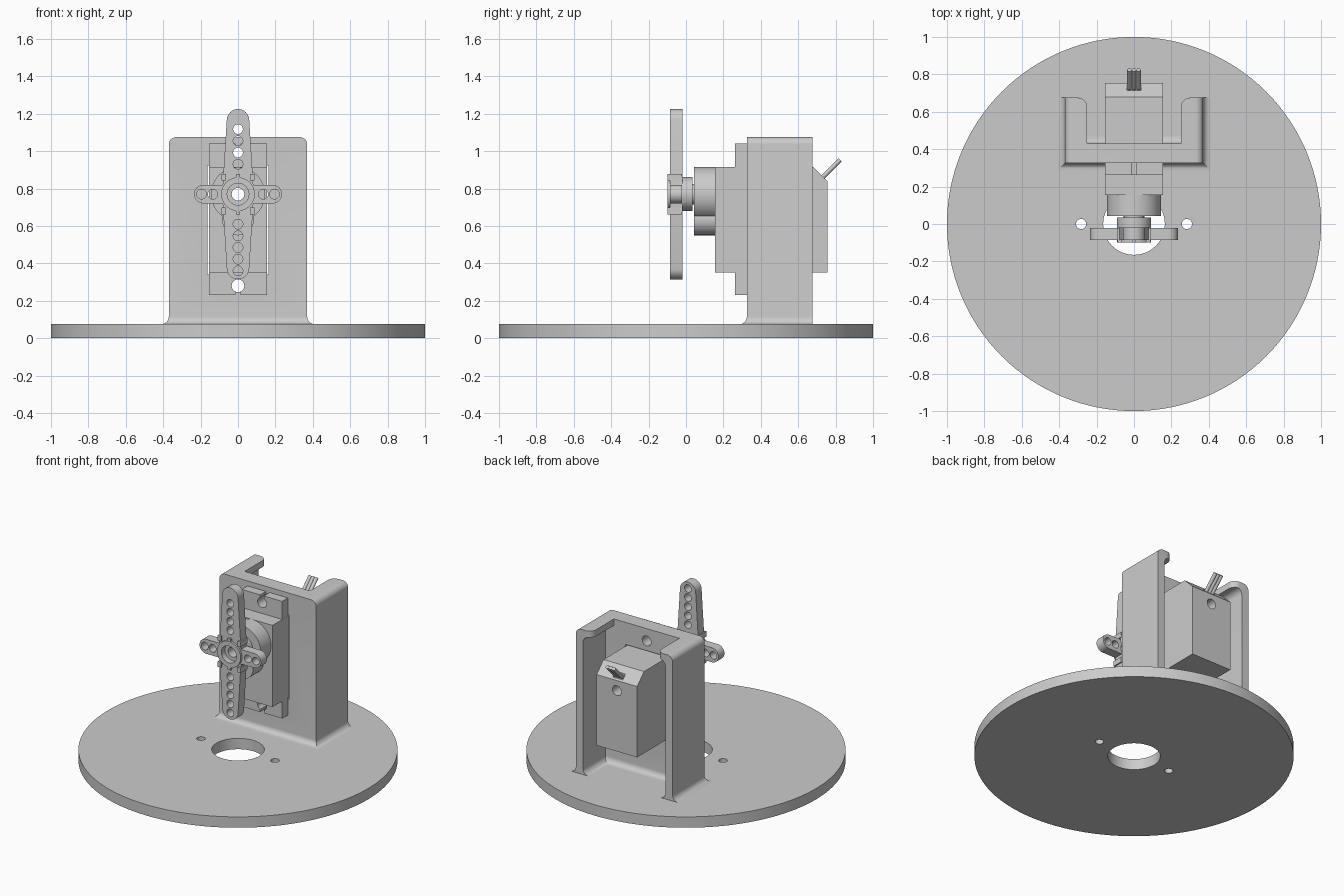
import bpy, bmesh, math
from mathutils import Vector, Matrix

if "Cube" in bpy.data.objects:
    bpy.data.objects.remove(bpy.data.objects["Cube"])

AX = {'x': lambda a, b, t: (t, a, b), 'y': lambda a, b, t: (a, t, b), 'z': lambda a, b, t: (a, b, t)}


def rings(name, loops):
    """Closed solid skinned through a stack of equal-length loops."""
    bm = bmesh.new()
    vs = [[bm.verts.new(p) for p in loop] for loop in loops]
    n = len(vs[0])
    for a, b in zip(vs, vs[1:]):
        for i in range(n):
            bm.faces.new((a[i], a[(i + 1) % n], b[(i + 1) % n], b[i]))
    bm.faces.new(vs[0])
    bm.faces.new(vs[-1])
    bmesh.ops.recalc_face_normals(bm, faces=bm.faces)
    me = bpy.data.meshes.new(name)
    bm.to_mesh(me)
    bm.free()
    ob = bpy.data.objects.new(name, me)
    bpy.context.collection.objects.link(ob)
    return ob


def prism(name, pts, axis, t0, t1):
    return rings(name, [[AX[axis](a, b, t) for a, b in pts] for t in (t0, t1)])


def arc(cx, cy, r, a0, a1, n):
    return [(cx + r * math.cos(math.radians(a0 + (a1 - a0) * i / n)),
             cy + r * math.sin(math.radians(a0 + (a1 - a0) * i / n))) for i in range(n + 1)]


def cyl(name, c, r, axis, t0, t1, n=48):
    return prism(name, arc(c[0], c[1], r, 0, 360, n)[:-1], axis, t0, t1)


def box(name, x0, x1, y0, y1, z0, z1):
    return prism(name, [(x0, y0), (x1, y0), (x1, y1), (x0, y1)], 'z', z0, z1)


def loft(name, levels, y1):
    """Stack of rectangles: (half width, front y, z)."""
    return rings(name, [[(-h, y, z), (h, y, z), (h, y1, z), (-h, y1, z)] for h, y, z in levels])


def boolean(ob, others, op='DIFFERENCE'):
    for o in others:
        m = ob.modifiers.new('bool', 'BOOLEAN')
        m.operation, m.solver, m.object = op, 'EXACT', o
        bpy.context.view_layer.objects.active = ob
        bpy.ops.object.modifier_apply(modifier=m.name)
        bpy.data.objects.remove(o)


def smooth(ob):
    bpy.ops.object.select_all(action='DESELECT')
    ob.select_set(True)
    bpy.context.view_layer.objects.active = ob
    bpy.ops.object.shade_smooth_by_angle(angle=math.radians(30))


CZ = 0.77  # output shaft height

# round base plate with centre hole and two screw holes
base = cyl('base_plate', (0, 0), 1, 'z', 0, 0.075, 128)
boolean(base, [cyl('cut', (x, 0), r, 'z', -0.1, 0.2) for x, r in ((0, 0.165), (-0.283, 0.027), (0.283, 0.027))])

# bracket: outer shell with flared foot and rounded top edges
R, N = 0.04, 8
ang = [math.pi / 2 * i / N for i in range(N + 1)]
foot = [R * (1 - math.sin(a)) for a in ang]
outer = [(0.37 + R, 0.325 - R, 0.06)]
outer += [(0.37 + f, 0.325 - f, 0.075 + R * (1 - math.cos(a))) for f, a in zip(foot, ang)]
outer += [(0.37 - R + R * math.cos(a), 0.325, 1.075 - R + R * math.sin(a)) for a in ang]
bracket = loft('bracket', outer, 0.675)

# hollow inside with matching fillets, open top, and window for the motor
inner = [(0.315 - R, 0.43 + R, 0.04)]
inner += [(0.315 - f, 0.43 + f, 0.075 + R * (1 - math.cos(a))) for f, a in zip(foot, ang)]
inner += [(0.315 - R + R * math.cos(a), 0.43, 1.03 - R + R * math.sin(a)) for a in ang]
lip = [(0.25, 0.43)] + arc(0.30, 0.625, 0.05, 180, 90, 8) + [(0.30, 0.9)]
lip += [(-x, y) for x, y in reversed(lip)]
boolean(bracket, [loft('cut', inner, 0.9), prism('cut', lip, 'z', 0.98, 1.2),
                  box('cut', -0.163, 0.163, 0.2, 0.5, 0.34, 0.922)]
        + [cyl('cut', (0, z), 0.034, 'y', 0.2, 0.5, 24) for z in (0.99, 0.28)])

# motor body with chamfered back, mounting ears and gear bosses
motor = prism('servo_body', [(0.155, 0.35), (0.755, 0.35), (0.755, 0.84), (0.68, 0.915), (0.155, 0.915)],
              'x', -0.155, 0.155)
boolean(motor, [box('ears', -0.1545, 0.1545, 0.262, 0.325, 0.23, 1.04),
                cyl('boss', (0, CZ), 0.1445, 'y', 0.042, 0.2, 64),
                cyl('small_boss', (0, 0.635), 0.085, 'y', 0.043, 0.2),
                cyl('shaft', (0, CZ), 0.055, 'y', 0.0, 0.1, 24)], 'UNION')
cuts = [cyl('cut', (0, CZ), 0.034, 'y', -0.3, 1.0, 24), box('cut', -0.038, 0.038, 0.715, 0.8, 0.85, 1.0)]
for z, e in ((0.99, 1.1), (0.28, 0.2)):
    cuts += [cyl('cut', (0, z), 0.034, 'y', 0.2, 0.34, 24),
             box('cut', -0.014, 0.014, 0.2, 0.34, min(z, e), max(z, e))]
boolean(motor, cuts)

# horn: tapered long arm, short cross arm, hub front and back
half = [(0.085, CZ)] + arc(0, 1.165, 0.06, 5, 175, 16) + [(-0.085, CZ)]
arm = half + [(-x, 2 * CZ - z) for x, z in half[1:-1]]
horn = prism('servo_horn', arm, 'y', -0.085, -0.02)
cross = arc(0.185, CZ, 0.05, -90, 90, 16) + arc(-0.185, CZ, 0.05, 90, 270, 16)
boolean(horn, [prism('cross', cross, 'y', -0.0849, -0.0201),
               cyl('hub_front', (0, CZ), 0.09, 'y', -0.1, -0.05),
               cyl('hub_back', (0, CZ), 0.091, 'y', -0.05, 0.035)]
        + [box('nub', x - 0.012, x + 0.012, -0.098, -0.022, z - 0.018, z + 0.018)
           for x in (-0.075, 0, 0.075) for z in (CZ - 0.09, CZ + 0.09)], 'UNION')
holes = [(0, CZ + s * (0.16 + 0.0625 * i)) for s in (-1, 1) for i in range(5)]
holes += [(s * x, CZ) for s in (-1, 1) for x in (0.135, 0.195)]
boolean(horn, [cyl('cut', c, 0.026, 'y', -0.2, -0.005, 24) for c in holes]
        + [cyl('cut', (0, CZ), 0.058, 'y', -0.2, -0.06, 32),
           cyl('cut', (0, CZ), 0.034, 'y', -0.2, 0.1, 24)])

# three wires leaving the chamfer at 45 degrees
for i in (-1, 0, 1):
    wire = cyl('wire', (0, 0), 0.0125, 'z', 0, 0.14, 16)
    wire.data.transform(Matrix.Translation((i * 0.024, 0.725, 0.855)) @ Matrix.Rotation(math.radians(-45), 4, 'X'))
    smooth(wire)

for ob in (base, bracket, motor, horn):
    smooth(ob)
